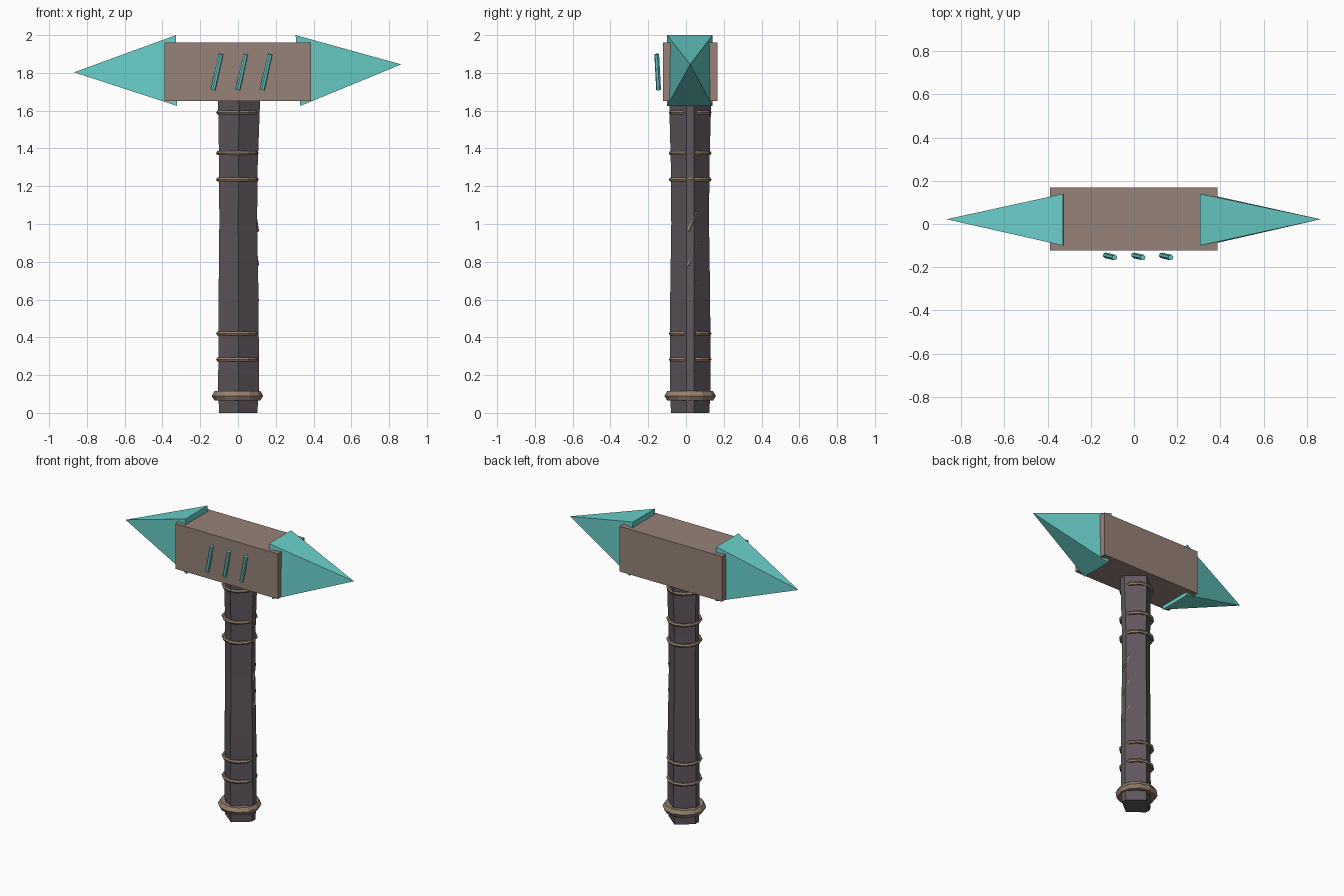
import bpy, bmesh, math
from mathutils import Vector

if "Cube" in bpy.data.objects:
    bpy.data.objects.remove(bpy.data.objects["Cube"])


def lin(c):
    c /= 255
    return c / 12.92 if c <= 0.04045 else ((c + 0.055) / 1.055) ** 2.4


def material(name, r, g, b):
    m = bpy.data.materials.new(name)
    m.diffuse_color = (lin(r), lin(g), lin(b), 1)
    m.use_nodes = True
    m.node_tree.nodes["Principled BSDF"].inputs["Base Color"].default_value = m.diffuse_color
    return m


STONE = material("brown_stone", 150, 130, 119)
CRYSTAL = material("teal_crystal", 106, 208, 202)
GRIP = material("dark_wood", 96, 87, 93)
BINDING = material("tan_binding", 150, 128, 110)
CY = 0.022  # handle axis in y


def make(name, verts, faces, mat):
    mesh = bpy.data.meshes.new(name)
    mesh.from_pydata(verts, [], faces)
    bm = bmesh.new()
    bm.from_mesh(mesh)
    bmesh.ops.recalc_face_normals(bm, faces=bm.faces)
    bm.to_mesh(mesh)
    bm.free()
    mesh.materials.append(mat)
    obj = bpy.data.objects.new(name, mesh)
    bpy.context.collection.objects.link(obj)
    return obj


def loft(name, rings, mat, closed=False):
    """Skin equal-sized rings; cap the ends unless the loop closes."""
    n, k = len(rings[0]), len(rings)
    verts = [v for ring in rings for v in ring]
    faces = [(i * n + j, i * n + (j + 1) % n,
              (i + 1) % k * n + (j + 1) % n, (i + 1) % k * n + j)
             for i in range(k if closed else k - 1) for j in range(n)]
    if not closed:
        faces += [tuple(range(n)), tuple(range((k - 1) * n, k * n))]
    return make(name, verts, faces, mat)


def band(name, z, major, width, height, sides, mat):
    """Faceted ring around the handle with a six-sided section."""
    rings = []
    for i in range(sides):
        a = math.tau * i / sides
        ring = []
        for j in range(6):
            b = math.tau * j / 6
            r = major + width * math.cos(b)
            ring.append((-0.003 + r * math.cos(a), CY + r * math.sin(a),
                         z + height * math.sin(b)))
        rings.append(ring)
    return loft(name, rings, mat, closed=True)


def rod(name, p, q, radius, sides, mat):
    p, q = Vector(p), Vector(q)
    turn = (q - p).to_track_quat('Z', 'Y')
    circle = [turn @ Vector((radius * math.cos(math.tau * i / sides),
                             radius * math.sin(math.tau * i / sides), 0))
              for i in range(sides)]
    return loft(name, [[p + c for c in circle], [q + c for c in circle]], mat)


# Handle: six-sided, slightly waisted shaft
sections = [(0, 0.101, 0.001), (0.12, 0.108, 0.003), (0.6, 0.106, 0.003),
            (1.0, 0.1, 0.001), (1.3, 0.102, 0.002), (1.68, 0.112, 0.006)]
shaft = []
for z, r, dx in sections:
    outline = [(0, -r), (r, -0.02), (r, 0.02), (0, r), (-r, 0.02), (-r, -0.02)]
    shaft.append([(dx + x, CY + y, z) for x, y in outline])
loft("handle", shaft, GRIP)

# Binding rings and pommel collar
for i, z in enumerate((0.283, 0.42, 1.235, 1.375, 1.59)):
    band(f"binding_ring_{i + 1}", z, 0.101, 0.012, 0.012, 12, BINDING)
band("pommel_collar", 0.09, 0.107, 0.029, 0.029, 12, BINDING)

# Slanted notches on the right side of the handle
for i, z in enumerate((0.64, 0.83, 1.01)):
    rod(f"handle_notch_{i + 1}", (0.104, 0.012, z - 0.048),
        (0.088, 0.057, z + 0.055), 0.008, 4, BINDING)

# Head block
block = [[(x, -0.122, 1.65), (x, 0.168, 1.65), (x, 0.168, 1.96), (x, -0.122, 1.96)]
         for x in (-0.39, 0.387)]
loft("head_block", block, STONE)


# Spikes: four-sided pyramids sunk into each end of the block
def spike(name, tip, x_low, x_high):
    base = [(x_low, -0.1, 1.625), (x_low, 0.14, 1.625),
            (x_high, 0.14, 2.0), (x_high, -0.1, 2.0)]
    faces = [(0, 1, 2, 3)] + [(i, (i + 1) % 4, 4) for i in range(4)]
    make(name, base + [tip], faces, CRYSTAL)


spike("left_spike", (-0.868, 0.022, 1.803), -0.322, -0.328)
spike("right_spike", (0.864, 0.022, 1.845), 0.33, 0.305)

# Slanted crystal bars floating before the block
for i, x in enumerate((-0.111, 0.02, 0.149)):
    rod(f"crystal_bar_{i + 1}", (x - 0.021, -0.145, 1.71),
        (x + 0.021, -0.155, 1.899), 0.013, 6, CRYSTAL)
